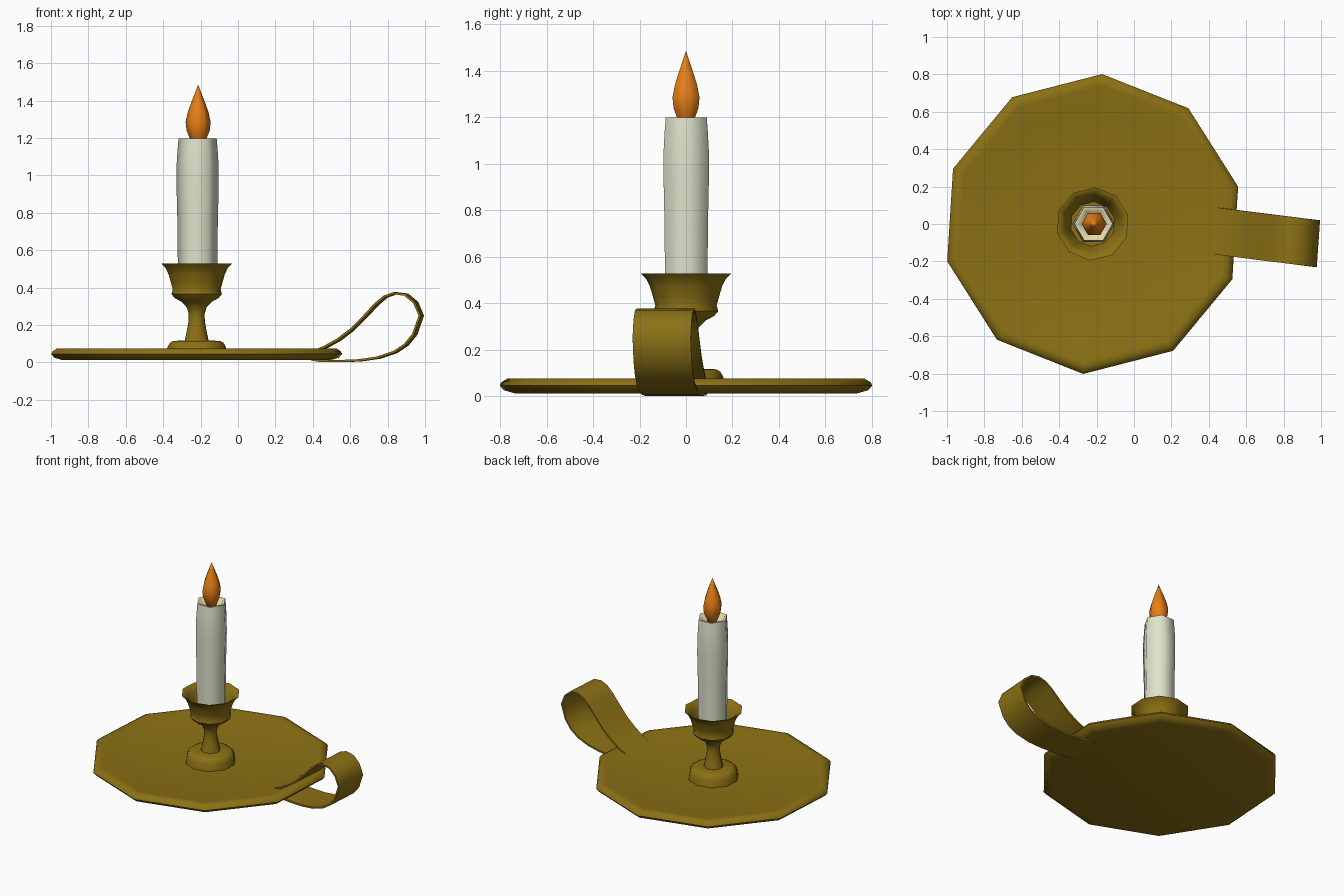
import bpy, bmesh, math
from mathutils import Vector

if "Cube" in bpy.data.objects:
    bpy.data.objects.remove(bpy.data.objects["Cube"])


def material(name, rgb):
    m = bpy.data.materials.new(name)
    m.diffuse_color = (*rgb, 1)
    m.use_nodes = True
    m.node_tree.nodes["Principled BSDF"].inputs["Base Color"].default_value = m.diffuse_color
    return m


BRASS = material("old brass", (0.26, 0.165, 0.007))
WAX = material("candle wax", (0.75, 0.77, 0.60))
MELT = material("melted wax", (0.80, 0.70, 0.42))
FLAME = material("flame orange", (0.80, 0.21, 0.008))


def finish(name, bm, mats, angle):
    bmesh.ops.recalc_face_normals(bm, faces=bm.faces)
    me = bpy.data.meshes.new(name)
    bm.to_mesh(me)
    bm.free()
    for m in mats:
        me.materials.append(m)
    me.shade_smooth()
    me.set_sharp_from_angle(angle=math.radians(angle))
    ob = bpy.data.objects.new(name, me)
    bpy.context.collection.objects.link(ob)
    return ob


def lathe(name, profile, sides, turn, centre, mats, angle=50, top_from=None):
    """Spin (radius, z) points; radius 0 makes a pole. Closed at both ends."""
    bm = bmesh.new()
    rings = []
    for r, z in profile:
        if r == 0:
            rings.append([bm.verts.new((centre[0], centre[1], z))] * sides)
            continue
        rings.append([bm.verts.new((centre[0] + r * math.cos(turn + i * math.tau / sides),
                                    centre[1] + r * math.sin(turn + i * math.tau / sides), z))
                      for i in range(sides)])
    for k, (a, b) in enumerate(zip(rings, rings[1:])):
        for i in range(sides):
            j = (i + 1) % sides
            f = bm.faces.new(list(dict.fromkeys((a[i], a[j], b[j], b[i]))))
            if top_from is not None and k >= top_from:
                f.material_index = 1
    return finish(name, bm, mats, angle)


AXIS = (-0.221, 0)
TURN = math.radians(14.4)

# shallow ten-sided dish
lathe("drip_plate",
      [(0, 0.012), (0.74, 0.012), (0.785, 0.025), (0.803, 0.045), (0.795, 0.06), (0.77, 0.075),
       (0.74, 0.073), (0.62, 0.056), (0.45, 0.043), (0.25, 0.034), (0, 0.03)],
      10, TURN, AXIS, [BRASS])

# foot, stem and flared cup with a hollow inside
lathe("candle_socket",
      [(0, 0.025), (0.17, 0.025), (0.162, 0.08), (0.148, 0.105), (0.13, 0.115), (0.066, 0.117),
       (0.054, 0.17), (0.045, 0.22), (0.044, 0.26), (0.055, 0.295), (0.085, 0.325),
       (0.122, 0.345), (0.139, 0.365), (0.132, 0.39), (0.142, 0.425), (0.155, 0.47),
       (0.172, 0.505), (0.196, 0.528), (0.183, 0.526), (0.155, 0.49), (0.135, 0.44),
       (0.12, 0.40), (0, 0.395)],
      10, TURN, AXIS, [BRASS])

# six-sided candle with a melted hollow on top
lathe("candle",
      [(0, 0.39), (0.104, 0.39), (0.106, 0.55), (0.108, 0.75), (0.113, 0.95), (0.112, 1.06),
       (0.107, 1.14), (0.102, 1.198), (0.086, 1.197), (0.072, 1.172), (0, 1.165)],
      6, 0, (-0.216, 0.001), [WAX, MELT], 62, top_from=7)

# flame
lathe("flame",
      [(0, 1.16), (0.03, 1.165), (0.046, 1.2), (0.062, 1.24), (0.067, 1.285), (0.056, 1.335),
       (0.037, 1.39), (0.017, 1.44), (0, 1.485)],
      6, 0, (-0.213, 0.0), [FLAME], 75)

# looped ribbon handle, turned slightly towards the front
PATH = [(0.33, 0.038), (0.41, 0.056), (0.47, 0.083), (0.54, 0.122), (0.61, 0.175), (0.68, 0.245),
        (0.74, 0.31), (0.79, 0.352), (0.84, 0.37), (0.90, 0.362), (0.95, 0.32), (0.98, 0.25),
        (0.945, 0.15), (0.90, 0.095), (0.84, 0.055), (0.75, 0.025), (0.65, 0.011),
        (0.55, 0.007), (0.45, 0.008), (0.40, 0.016)]
HALF_W, HALF_T = 0.125, 0.006
side = Vector((0.07, 1, 0)) * HALF_W
bm = bmesh.new()
rings = []
for k, (x, z) in enumerate(PATH):
    p, q = PATH[max(k - 1, 0)], PATH[min(k + 1, len(PATH) - 1)]
    n = Vector((-(q[1] - p[1]), 0, q[0] - p[0])).normalized() * HALF_T
    c = Vector((x, -0.025 - 0.125 * (x - 0.34), z))
    rings.append([bm.verts.new(c + s * side + t * n)
                  for s, t in ((-1, -1), (1, -1), (1, 1), (-1, 1))])
for a, b in zip(rings, rings[1:]):
    for i in range(4):
        j = (i + 1) % 4
        bm.faces.new((a[i], a[j], b[j], b[i]))
bm.faces.new(rings[0])
bm.faces.new(rings[-1])
finish("handle", bm, [BRASS], 50)
